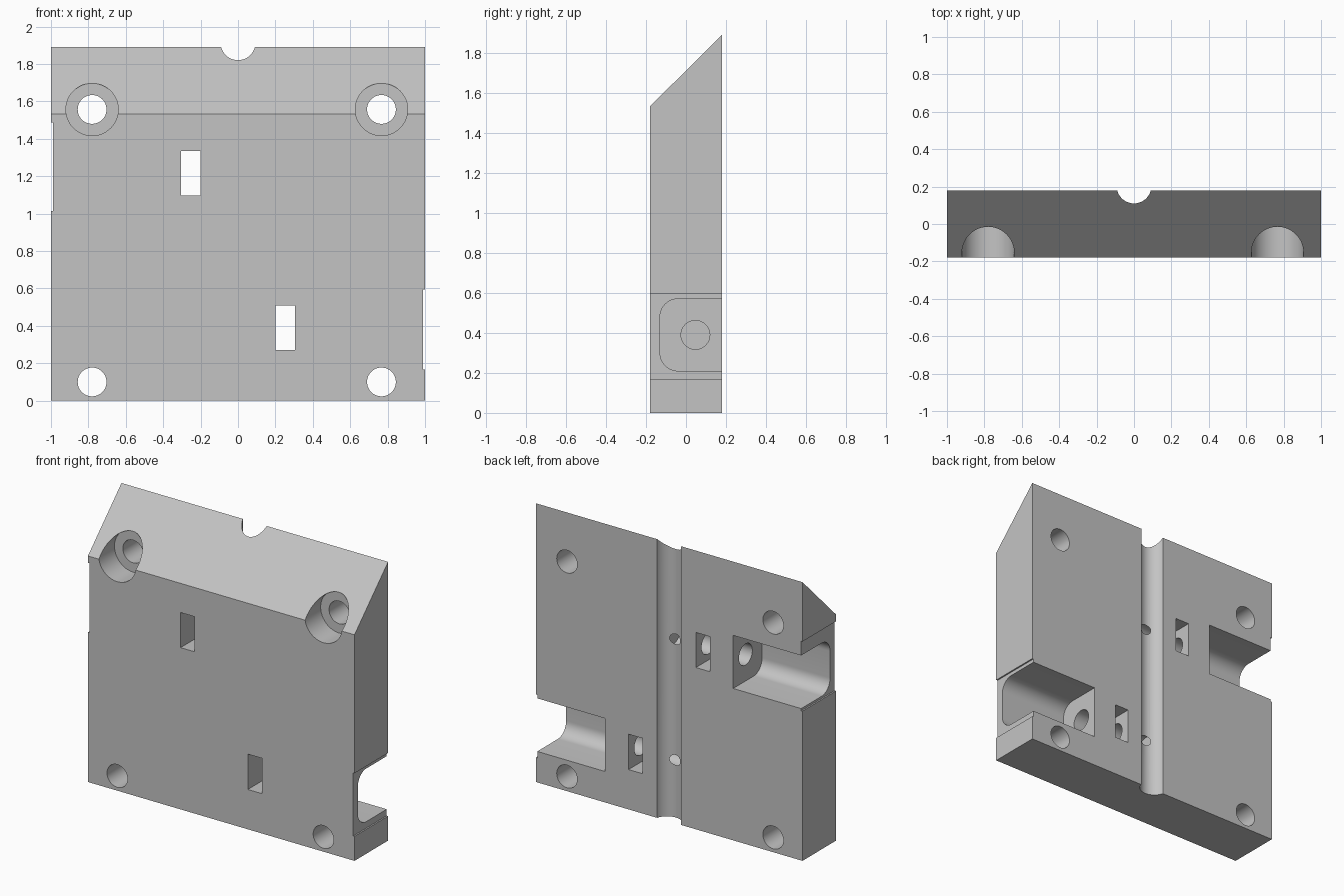
import bpy, bmesh, math
from mathutils import Vector

if "Cube" in bpy.data.objects:
    bpy.data.objects.remove(bpy.data.objects["Cube"], do_unlink=True)

grey = bpy.data.materials.new("machined grey")
grey.use_nodes = True
colour = (0.55, 0.55, 0.55, 1)
grey.diffuse_color = colour
grey.node_tree.nodes["Principled BSDF"].inputs["Base Color"].default_value = colour

FRONT, BACK, TOP, SHOULDER = -0.18, 0.18, 1.89, 1.533


def prism(name, outline, axis, start, end):
    """Extrude a 2D outline along an axis; the two outline values fill the other axes in order."""
    def place(p, depth):
        co = list(p)
        co.insert("xyz".index(axis), depth)
        return Vector(co)
    bm = bmesh.new()
    face = bm.faces.new([bm.verts.new(place(p, start)) for p in outline])
    moved = bmesh.ops.extrude_face_region(bm, geom=[face])["geom"]
    shift = place((0, 0), end - start)
    bmesh.ops.translate(bm, vec=shift, verts=[v for v in moved if isinstance(v, bmesh.types.BMVert)])
    bmesh.ops.recalc_face_normals(bm, faces=bm.faces)
    mesh = bpy.data.meshes.new(name)
    bm.to_mesh(mesh)
    bm.free()
    mesh.materials.append(grey)
    obj = bpy.data.objects.new(name, mesh)
    bpy.context.collection.objects.link(obj)
    return obj


def arc(u, v, radius, first=0, last=360, steps=48):
    count = steps if last - first == 360 else steps + 1
    angles = [math.radians(first + (last - first) * i / steps) for i in range(count)]
    return [(u + radius * math.cos(a), v + radius * math.sin(a)) for a in angles]


def box(u0, v0, u1, v1):
    return [(u0, v0), (u1, v0), (u1, v1), (u0, v1)]


# Block with a sloped upper front
block = prism("mounting_block", [(FRONT, 0), (BACK, 0), (BACK, TOP), (FRONT, SHOULDER)], "x", -1, 1)


def cut(name, outline, axis, start, end):
    cutter = prism(name, outline, axis, start, end)
    cutter.hide_render = True
    mod = block.modifiers.new(name, "BOOLEAN")
    mod.operation, mod.solver, mod.object = "DIFFERENCE", "EXACT", cutter
    bpy.context.view_layer.objects.active = block
    bpy.ops.object.modifier_apply(modifier=name)
    bpy.data.objects.remove(cutter, do_unlink=True)


# Vertical groove down the back
cut("cable_groove", arc(0, 0.203, 0.093), "z", -0.1, 2)

# Bolt holes, the upper pair counterbored
for x in (-0.78, 0.767):
    cut("counterbore", arc(x, 1.557, 0.14), "y", -0.3, -0.01)
    for z in (0.1, 1.557):
        cut("bolt_hole", arc(x, z, 0.077), "y", -0.3, 0.3)

# Each side: shallow relief, rounded pocket, slot and cross hole to the groove
sides = ((1, 0.39, 0.166, 0.594, 0.27, 0.51), (-1, 1.21, 1.015, 1.487, 1.097, 1.335))
for side, mid, low, high, slot_low, slot_high in sides:
    cut("side_relief", box(-0.3, low, 0.3, high), "x", side * 0.99, side * 1.1)
    bottom, top, r, deep = mid - 0.18, mid + 0.18, 0.09, -0.13
    pocket = [(0.3, top)] + arc(deep + r, top - r, r, 90, 180, 12)
    pocket += arc(deep + r, bottom + r, r, 180, 270, 12) + [(0.3, bottom)]
    cut("side_pocket", pocket, "x", side * 0.48, side * 1.1)
    cut("through_slot", box(side * 0.2, slot_low, side * 0.305, slot_high), "y", -0.3, 0.3)
    cut("cross_hole", arc(0.047, mid, 0.072), "x", side * -0.06, side * 0.6)

bpy.ops.object.select_all(action="DESELECT")
block.select_set(True)
bpy.context.view_layer.objects.active = block
bpy.ops.object.shade_smooth_by_angle(angle=math.radians(20))
